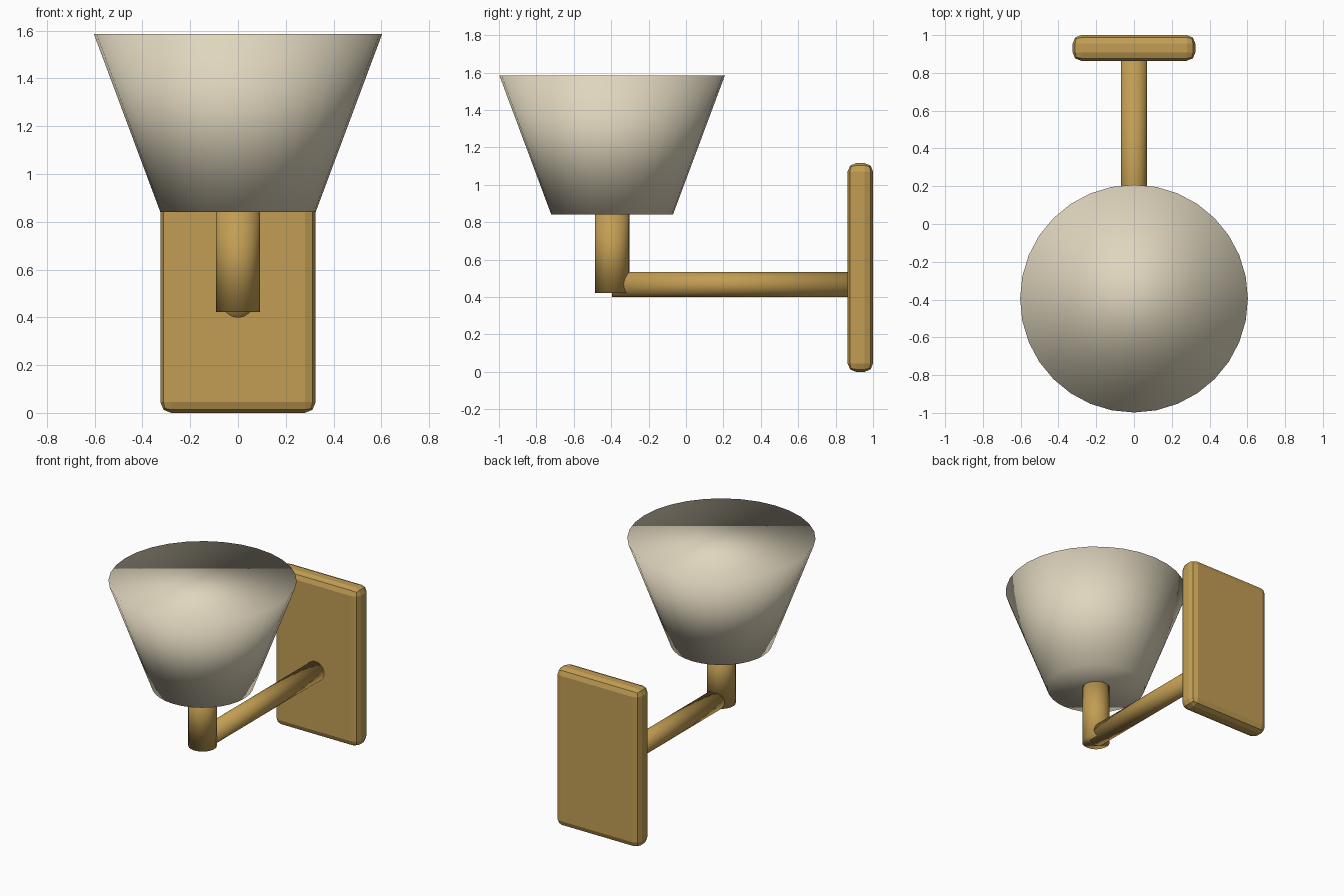
import bpy
from math import pi

cube = bpy.data.objects.get("Cube")
if cube:
    bpy.data.objects.remove(cube, do_unlink=True)


def make_material(name, rgb):
    mat = bpy.data.materials.new(name)
    mat.use_nodes = True
    color = (*rgb, 1.0)
    mat.diffuse_color = color
    mat.node_tree.nodes["Principled BSDF"].inputs["Base Color"].default_value = color
    return mat


brass = make_material("brass", (0.54, 0.34, 0.087))
cream = make_material("cream_shade", (0.74, 0.67, 0.51))

LAMP_Y = -0.395  # shared axis of the shade and its stem


def finish(name, mat):
    obj = bpy.context.object
    obj.name = name
    obj.data.materials.append(mat)
    return obj


def tapered_rod(name, mat, r_start, r_end, length, center, rotation=(0, 0, 0)):
    """Capped, fully smooth round part along its local z axis."""
    bpy.ops.mesh.primitive_cone_add(vertices=32, radius1=r_start, radius2=r_end,
                                    depth=length, location=center, rotation=rotation)
    bpy.ops.object.shade_smooth()
    return finish(name, mat)


# Wall plate with softened edges
bpy.ops.mesh.primitive_cube_add(size=1, location=(0, 0.932, 0.558))
plate = finish("wall_plate", brass)
plate.scale = (0.65, 0.136, 1.116)
bpy.ops.object.transform_apply(location=False, rotation=False, scale=True)
bevel = plate.modifiers.new("rounded_edges", "BEVEL")
bevel.width = 0.045
bevel.segments = 2

# Horizontal arm from the stem into the plate
arm_end = 0.9
tapered_rod("arm", brass, 0.068, 0.068, arm_end - LAMP_Y,
            (0, (arm_end + LAMP_Y) / 2, 0.467), (pi / 2, 0, 0))

# Upright stem under the shade
tapered_rod("stem", brass, 0.092, 0.092, 0.44, (0, LAMP_Y, 0.642))

# Flared shade, closed at both ends
tapered_rod("shade", cream, 0.325, 0.603, 0.745, (0, LAMP_Y, 1.2125))
